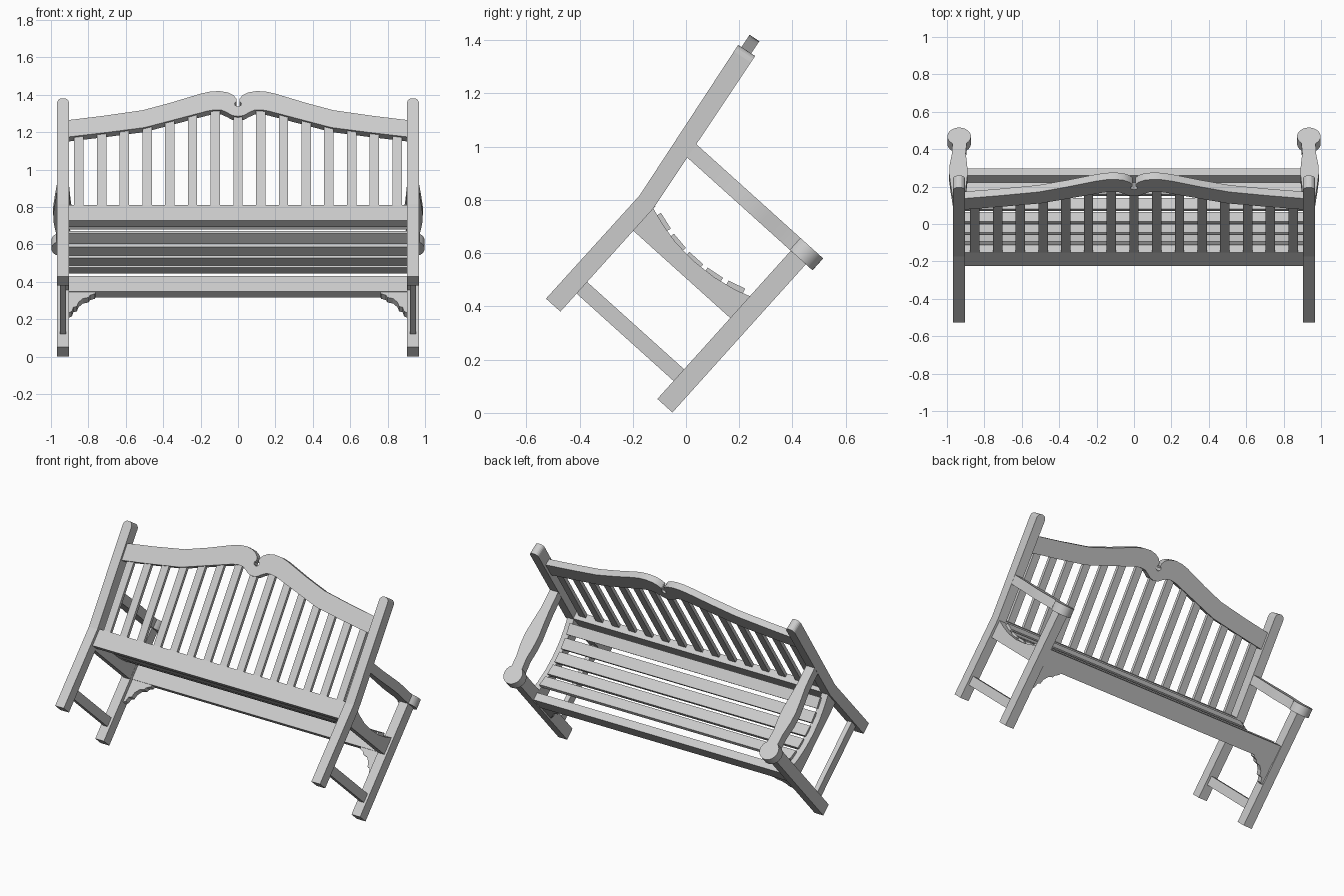
import bpy, bmesh, math
from mathutils import Matrix, Vector

if "Cube" in bpy.data.objects:
    bpy.data.objects.remove(bpy.data.objects["Cube"], do_unlink=True)

grey = bpy.data.materials.new("pale_grey")
grey.use_nodes = True
COLOUR = (0.6, 0.6, 0.6, 1)
grey.diffuse_color = COLOUR
grey.node_tree.nodes["Principled BSDF"].inputs["Base Color"].default_value = COLOUR

# The bench is built upright facing +y, then the whole thing is tipped forward
TIP = Matrix.Rotation(math.radians(-42), 4, 'X')
# Frame of the reclined backrest, starting at the bend of the rear posts
BACK = Matrix.Translation((0, -0.641, 0.49)) @ Matrix.Rotation(math.radians(8.6), 4, 'X')


def prism(name, pts, axis, lo, hi, frame=Matrix(), mirror=False, round_top=0, smooth=False):
    """Extrude a flat profile along an axis; optionally make the right-hand twin."""
    place = {'x': lambda p, d: (d, p[0], p[1]),
             'y': lambda p, d: (p[0], d, p[1]),
             'z': lambda p, d: (p[0], p[1], d)}[axis]
    for side in ((1, -1) if mirror else (1,)):
        bm = bmesh.new()
        face = bm.faces.new([bm.verts.new(place(p, lo)) for p in pts])
        out = bmesh.ops.extrude_face_region(bm, geom=[face])
        step = Vector(place((0, 0), hi - lo))
        bmesh.ops.translate(bm, vec=step,
                            verts=[g for g in out["geom"] if isinstance(g, bmesh.types.BMVert)])
        if round_top:
            top = max(v.co.z for v in bm.verts) - 0.05
            edges = [e for e in bm.edges if all(v.co.z > top for v in e.verts)
                     and abs(e.verts[0].co.x - e.verts[1].co.x) < 1e-4]
            bmesh.ops.bevel(bm, geom=edges, offset=round_top, segments=5,
                            profile=0.5, affect='EDGES')
        bm.transform(TIP @ Matrix.Scale(side, 4, (1, 0, 0)) @ frame)
        bmesh.ops.recalc_face_normals(bm, faces=bm.faces[:])
        label = name if not mirror else ("left_" if side > 0 else "right_") + name
        mesh = bpy.data.meshes.new(label)
        bm.to_mesh(mesh)
        bm.free()
        mesh.materials.append(grey)
        obj = bpy.data.objects.new(label, mesh)
        bpy.context.collection.objects.link(obj)
        if smooth:
            bpy.ops.object.select_all(action='DESELECT')
            obj.select_set(True)
            bpy.context.view_layer.objects.active = obj
            bpy.ops.object.shade_smooth_by_angle(angle=math.radians(25))


def box(name, x, y, z, **kw):
    prism(name, [(y[0], z[0]), (y[1], z[0]), (y[1], z[1]), (y[0], z[1])], 'x', *x, **kw)


# Legs and bent rear posts
POST = (0.904, 0.967)
FOOT = -0.033
box("front_leg", POST, (-0.115, -0.039), (FOOT, 0.72), mirror=True)
prism("rear_post", [(-0.678, FOOT), (-0.605, FOOT), (-0.605, 0.49), (-0.704, 1.17),
                    (-0.779, 1.158), (-0.676, 0.49)], 'x', *POST, mirror=True, round_top=0.029)

# Side stretchers and dipped seat sides
box("stretcher", (0.92, 0.952), (-0.61, -0.11), (0.058, 0.117), mirror=True)
prism("seat_side", [(-0.61, 0.376), (-0.11, 0.376), (-0.11, 0.488), (-0.17, 0.468), (-0.26, 0.45),
                    (-0.36, 0.443), (-0.46, 0.45), (-0.54, 0.468), (-0.61, 0.49)],
      'x', 0.905, 0.952, mirror=True)

# Long seat rails
SPAN = (-0.906, 0.906)
box("front_rail", SPAN, (-0.095, -0.045), (0.385, 0.495))
box("back_rail", SPAN, (-0.655, -0.605), (0.39, 0.50))

# Seat slats following the dip
for i in range(5):
    offset = i - 2
    tilt = Matrix.Translation((0, -0.36 + 0.09 * offset, 0.455 + 0.007 * offset ** 2)) \
        @ Matrix.Rotation(0.14 * offset, 4, 'X')
    box(f"seat_slat_{i + 1}", (-0.915, 0.915), (-0.035, 0.035), (-0.02, 0.003), frame=tilt)

# Shaped corner brackets under the front rail
prism("corner_bracket", [(0.906, 0.39), (0.906, 0.235), (0.888, 0.245), (0.88, 0.275), (0.862, 0.28),
                         (0.853, 0.31), (0.83, 0.337), (0.8, 0.345), (0.79, 0.362), (0.765, 0.372),
                         (0.76, 0.39)], 'y', -0.09, -0.05, mirror=True)

# Armrests: curved plan ending in a round hand rest
arc = [math.radians(a) for a in range(-55, 236, 15)]
knob = [(0.935 + 0.063 * math.cos(a), -0.068 + 0.063 * math.sin(a)) for a in arc]
outer = [(0.966, -0.655), (0.968, -0.52), (0.98, -0.42), (0.988, -0.34), (0.985, -0.27), (0.973, -0.19)]
inner = [(0.9, -0.19), (0.892, -0.27), (0.89, -0.34), (0.897, -0.42), (0.904, -0.52), (0.906, -0.655)]
prism("armrest", outer + knob + inner, 'z', 0.716, 0.776, mirror=True, smooth=True)

# Scrolled crest rail with a keyhole notch in the middle
top = [(0.906, 0.551), (0.72, 0.578), (0.51, 0.614), (0.36, 0.662), (0.2, 0.72), (0.15, 0.733),
       (0.1, 0.737), (0.055, 0.728), (0.025, 0.71), (0.008, 0.688), (0.007, 0.672), (0.018, 0.66),
       (0.015, 0.645)]
bottom = [(0.03, 0.58), (0.055, 0.597), (0.085, 0.614), (0.12, 0.617), (0.16, 0.61),
          (0.3, 0.566), (0.5, 0.503), (0.7, 0.472), (0.906, 0.443)]
flip = lambda pts: [(-x, z) for x, z in reversed(pts)]
prism("crest_rail", top + [(0, 0.638)] + flip(top) + flip(bottom) + [(0, 0.575)] + bottom,
      'y', -0.022, 0.022, frame=BACK, smooth=True)


# Upright back slats reaching into the crest
def crest_height(x):
    for (x0, z0), (x1, z1) in zip(bottom, bottom[1:]):
        if x0 <= x <= x1:
            return z0 + (z1 - z0) * (x - x0) / (x1 - x0)
    return 0.575


for i in range(-7, 8):
    x = i * 0.1215
    box(f"back_slat_{i + 8}", (x - 0.025, x + 0.025), (-0.011, 0.011),
        (-0.01, crest_height(abs(x)) + 0.02), frame=BACK)
